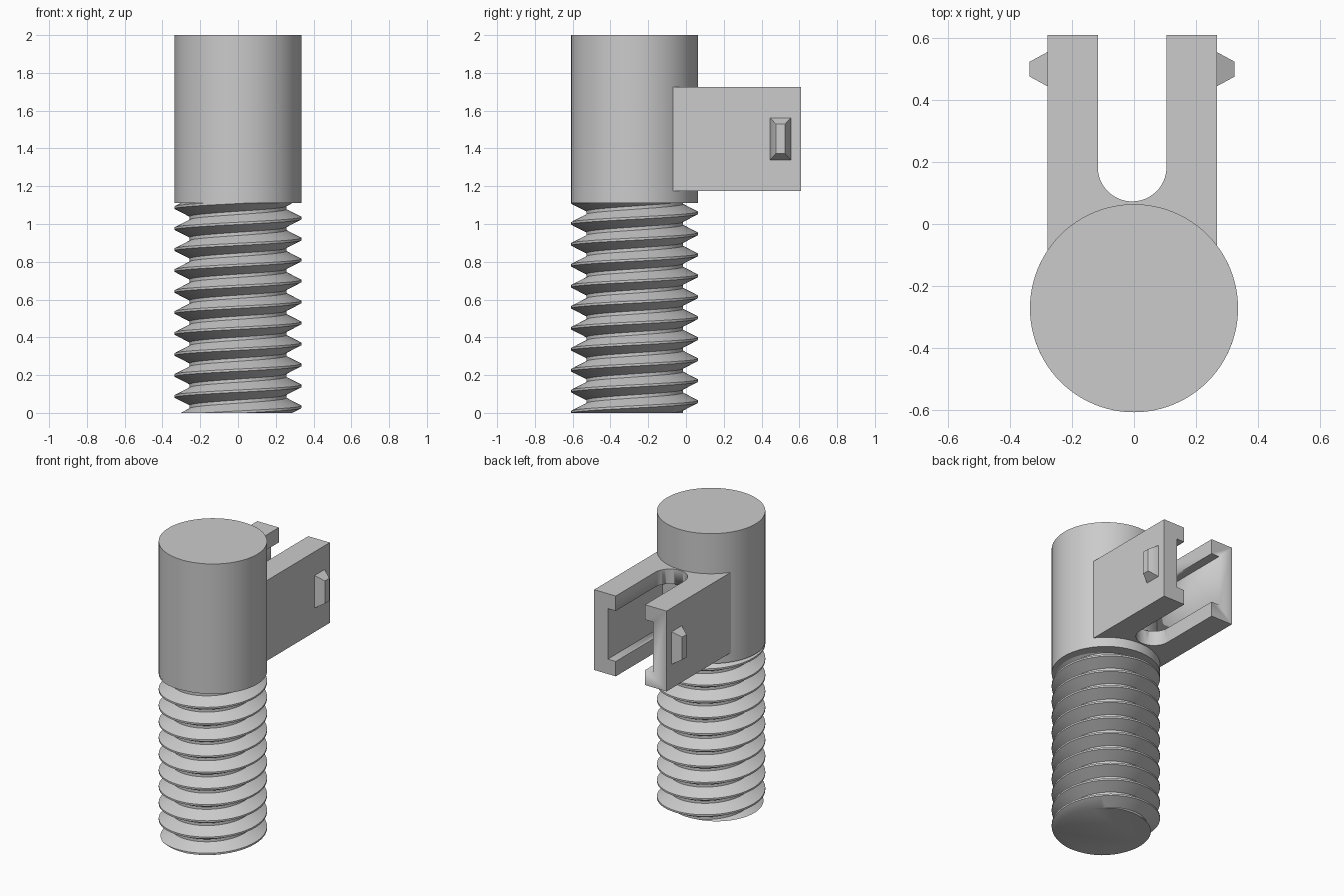
import bpy, bmesh
from math import sin, cos, pi, tau

default = bpy.data.objects.get("Cube")
if default:
    bpy.data.objects.remove(default, do_unlink=True)

grey = bpy.data.materials.new("plain_grey")
grey.use_nodes = True
grey.diffuse_color = (0.6, 0.6, 0.6, 1)
grey.node_tree.nodes["Principled BSDF"].inputs["Base Color"].default_value = (0.6, 0.6, 0.6, 1)

AXIS_Y, RADIUS, ROOT = -0.272, 0.336, 0.256
HEAD_Z, TOP_Z, PITCH = 1.11, 2.0, 0.111
MID_X = -0.006                     # centre line of the bracket


def finish(bm, name):
    """Turn a bmesh into a shaded, coloured object."""
    bmesh.ops.recalc_face_normals(bm, faces=bm.faces)
    mesh = bpy.data.meshes.new(name)
    bm.to_mesh(mesh)
    bm.free()
    obj = bpy.data.objects.new(name, mesh)
    bpy.context.collection.objects.link(obj)
    mesh.materials.append(grey)
    bpy.ops.object.select_all(action='DESELECT')
    obj.select_set(True)
    bpy.context.view_layer.objects.active = obj
    bpy.ops.object.shade_smooth_by_angle(angle=pi / 6)
    return obj


def prism(name, outline, z0, z1):
    """Extrude a flat outline from z0 up to z1."""
    bm = bmesh.new()
    face = bm.faces.new([bm.verts.new((x, y, z0)) for x, y in outline])
    grown = bmesh.ops.extrude_face_region(bm, geom=[face])
    verts = [v for v in grown["geom"] if isinstance(v, bmesh.types.BMVert)]
    bmesh.ops.translate(bm, vec=(0, 0, z1 - z0), verts=verts)
    return finish(bm, name)


# Round head
prism("head", [(RADIUS * cos(tau * i / 96), AXIS_Y + RADIUS * sin(tau * i / 96))
               for i in range(96)], HEAD_Z, TOP_Z)

# Threaded shaft: a tooth profile swept up a right-handed helix
STEPS, TURNS = 72, 13
tooth = [(RADIUS, -0.006), (RADIUS, 0.006), (ROOT, 0.047), (ROOT, 0.064), (RADIUS, PITCH - 0.006)]
bm = bmesh.new()
rows = []
for i in range(STEPS * TURNS + 1):
    a = tau * i / STEPS
    lift = 0.032 + PITCH * (i / STEPS - 2)
    rows.append([bm.verts.new((r * cos(a), AXIS_Y + r * sin(a), lift + dz)) for r, dz in tooth])
for low, high in zip(rows, rows[1:]):
    for k in range(len(tooth) - 1):
        bm.faces.new((low[k], high[k], high[k + 1], low[k + 1]))
bmesh.ops.remove_doubles(bm, verts=bm.verts, dist=0.0005)
for z, up in ((0, -1), (HEAD_Z + 0.01, 1)):
    cut = bmesh.ops.bisect_plane(bm, geom=bm.verts[:] + bm.edges[:] + bm.faces[:], dist=1e-6,
                                 plane_co=(0, 0, z), plane_no=(0, 0, up), clear_outer=True)
    rim = [e for e in bm.edges if e.is_boundary and all(abs(v.co.z - z) < 1e-4 for v in e.verts)]
    bmesh.ops.contextual_create(bm, geom=rim)
finish(bm, "threaded_shaft")

# Forked bracket: a U outline, hollowed so each arm keeps a top and bottom lip
HALF, SLOT, BACK, FRONT = 0.274, 0.111, 0.61, -0.15
outline = [(MID_X - HALF, FRONT), (MID_X + HALF, FRONT), (MID_X + HALF, BACK), (MID_X + SLOT, BACK)]
outline += [(MID_X + SLOT * cos(pi * i / 32), 0.184 - SLOT * sin(pi * i / 32)) for i in range(33)]
outline += [(MID_X - SLOT, BACK), (MID_X - HALF, BACK)]
bracket = prism("forked_bracket", outline, 1.175, 1.725)

WALL = 0.171
cutter = prism("pocket_cutter", [(MID_X + sx * WALL, y) for sx, y in
                                 ((-1, -0.3), (1, -0.3), (1, 0.8), (-1, 0.8))], 1.277, 1.623)
cutter.hide_render = True
mod = bracket.modifiers.new("pocket", 'BOOLEAN')
mod.operation, mod.solver, mod.object = 'DIFFERENCE', 'EXACT', cutter
bpy.context.view_layer.objects.active = bracket
bpy.ops.object.modifier_apply(modifier=mod.name)
bpy.data.objects.remove(cutter, do_unlink=True)

# Tapered catch on the outside of each arm
for side, name in ((1, "left_catch"), (-1, "right_catch")):
    bm = bmesh.new()
    rings = []
    for out, half_y, half_z in ((-0.01, 0.055, 0.111), (0, 0.055, 0.111), (0.057, 0.024, 0.078)):
        rings.append([bm.verts.new((MID_X + side * (HALF + out), 0.5 + sy * half_y, 1.451 + sz * half_z))
                      for sy, sz in ((-1, -1), (1, -1), (1, 1), (-1, 1))])
    for a, b in zip(rings, rings[1:]):
        for k in range(4):
            n = (k + 1) % 4
            bm.faces.new((a[k], a[n], b[n], b[k]))
    bm.faces.new(rings[0])
    bm.faces.new(rings[-1])
    finish(bm, name)
